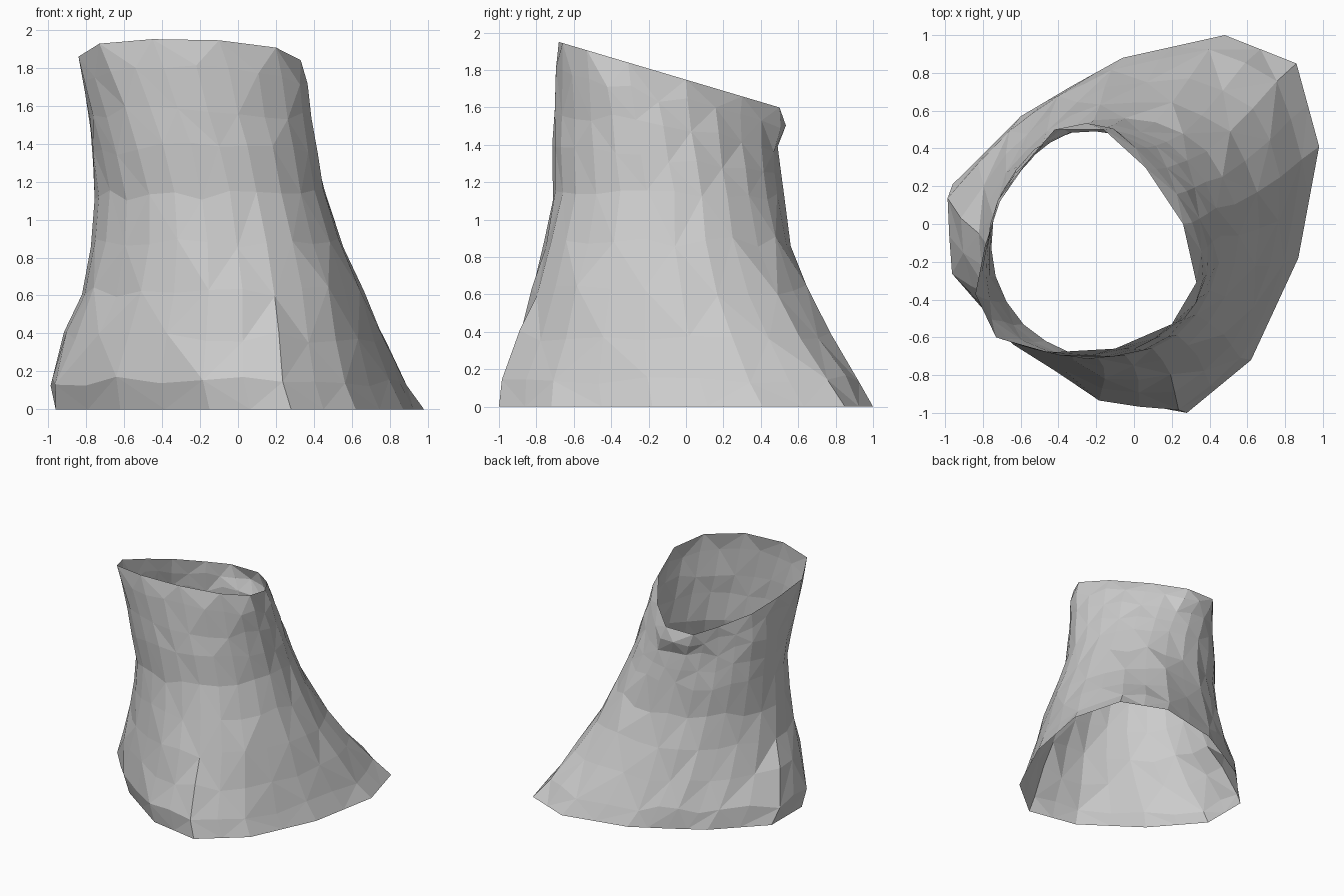
import bpy, bmesh, random
from math import cos, sin, radians

if "Cube" in bpy.data.objects:
    bpy.data.objects.remove(bpy.data.objects["Cube"])
random.seed(4)

# Matching outlines of the flared foot, the round neck and the slanted rim (x, y)
foot = [(.98, .41), (.86, .85), (.48, 1), (-.06, .88), (-.33, .73), (-.60, .57), (-.96, .21),
        (-.96, -.2), (-.62, -.59), (-.15, -.92), (.28, -1), (.62, -.72), (.87, -.18)]
neck = [(cos(radians(17 + i * 360 / 13)), sin(radians(17 + i * 360 / 13))) for i in range(13)]
rim = [(.26, .0), (.06, .30), (-.16, .5), (-.42, .5), (-.55, .35), (-.71, .12), (-.79, -.12),
       (-.84, -.37), (-.73, -.6), (-.45, -.68), (-.1, -.66), (.2, -.53), (.33, -.31)]

# Silhouette at each level: height, xmin, xmax, ymin, ymax, blend (0 foot, 1 neck, 2 rim)
levels = [(0, -.96, .98, -1, 1, 0), (.15, -.98, .895, -.985, .92, .12),
          (.38, -.91, .775, -.895, .775, .37), (.62, -.83, .66, -.82, .65, .62),
          (.88, -.77, .55, -.76, .555, .85), (1.13, -.76, .46, -.712, .52, 1),
          (1.32, -.77, .42, -.712, .505, 1.2), (1.48, -.785, .39, -.70, .495, 1.45),
          (1.64, -.81, .365, -.69, .50, 1.75), (1.77, -.84, .33, -.68, .5, 2)]


def fit(pts):
    """Scale an outline into the unit square."""
    axes = []
    for k in (0, 1):
        v = [p[k] for p in pts]
        axes.append([(a - min(v)) / (max(v) - min(v)) for a in v])
    return list(zip(*axes))


def refine(pts, r):
    """Add a midpoint to every side, rounded outwards by r."""
    out, n = [], len(pts)
    for i in range(n):
        o, p, q, s = (pts[(i + d) % n] for d in (-1, 0, 1, 2))
        out.append(p)
        out.append(tuple((p[k] + q[k]) / 2 + r * (p[k] + q[k] - o[k] - s[k]) / 16 for k in (0, 1)))
    return out


def shell():
    bm = bmesh.new()
    shapes = [fit(s) for s in (foot, neck, rim)]
    rings = []
    for i, (z, x0, x1, y0, y1, t) in enumerate(levels):
        inner = 0 < i < len(levels) - 1
        s = min(int(t), 1)
        w = t - s
        sec = [(p[0] + (q[0] - p[0]) * w, p[1] + (q[1] - p[1]) * w)
               for p, q in zip(shapes[s], shapes[s + 1])]
        sec = fit(refine(sec, min(t, 1) if inner else 0))
        ring = []
        for u, v in sec:
            x, y = x0 + u * (x1 - x0), y0 + v * (y1 - y0)
            h = z
            if z > 1.13:    # tilt the upper levels towards the sloping rim
                f = (z - 1.13) / .64
                h = 1.13 + f * (1.95 - (y + .68) * .297 - 1.13)
            if inner:       # rough facets
                g = 1 + random.uniform(-.012, .01)
                cx, cy = (x0 + x1) / 2, (y0 + y1) / 2
                x, y = cx + (x - cx) * g, cy + (y - cy) * g
                if i == len(levels) - 2 and v > .97:    # knob under the back lip
                    y += .03
                h += random.uniform(-.03, .03)
            ring.append(bm.verts.new((x, y, h)))
        rings.append(ring)
    n = len(rings[0])
    for i in range(len(rings) - 1):
        lo, up = rings[i], rings[i + 1]
        for j in range(n):
            k = (j + 1) % n
            if (i + j) % 2:
                tris = ((lo[j], lo[k], up[k]), (lo[j], up[k], up[j]))
            else:
                tris = ((lo[j], lo[k], up[j]), (lo[k], up[k], up[j]))
            for tri in tris:
                bm.faces.new(tri)
    me = bpy.data.meshes.new("hollow_stump")
    bm.to_mesh(me)
    bm.free()
    ob = bpy.data.objects.new("hollow_stump", me)
    bpy.context.collection.objects.link(ob)


shell()
